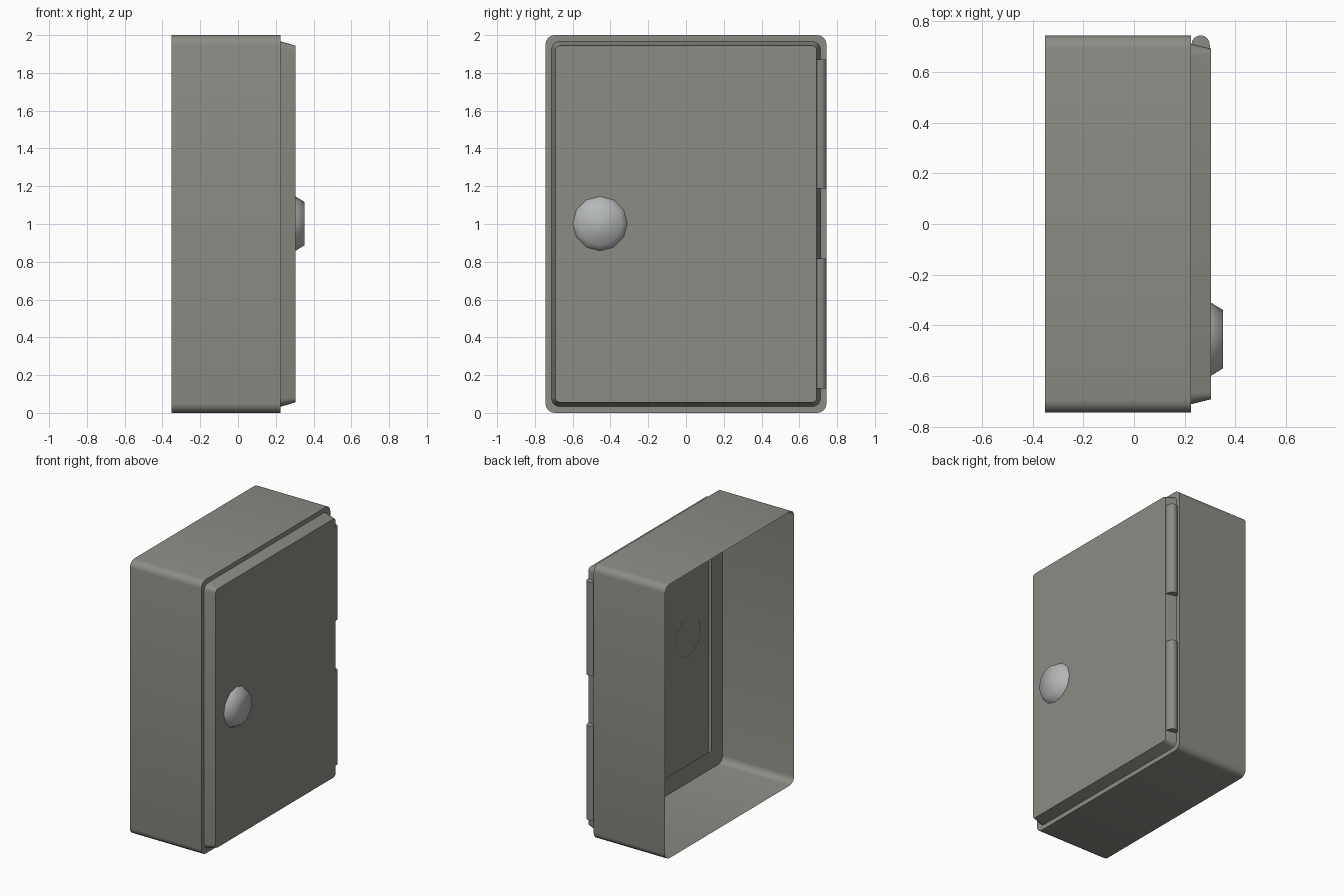
import bpy, bmesh, math

if "Cube" in bpy.data.objects:
    bpy.data.objects.remove(bpy.data.objects["Cube"])


def material(name, rgb):
    m = bpy.data.materials.new(name)
    m.diffuse_color = (*rgb, 1)
    m.use_nodes = True
    m.node_tree.nodes["Principled BSDF"].inputs["Base Color"].default_value = m.diffuse_color
    return m


GREY = material("grey_paint", (0.265, 0.265, 0.238))
METAL = material("light_metal", (0.46, 0.475, 0.475))


def rounded(hy, hz, r, seg=4):
    """Rounded rectangle in the y-z plane, centred on z = 1."""
    pts = []
    for i, (sy, sz) in enumerate(((1, 1), (-1, 1), (-1, -1), (1, -1))):
        for k in range(seg + 1):
            a = math.pi / 2 * (i + k / seg)
            pts.append((sy * (hy - r) + r * math.cos(a),
                        1 + sz * (hz - r) + r * math.sin(a)))
    return pts


def circle(cy, cz, r, n):
    return [(cy + r * math.cos(2 * math.pi * k / n),
             cz + r * math.sin(2 * math.pi * k / n)) for k in range(n)]


def finish(name, bm, mat, angle=35):
    me = bpy.data.meshes.new(name)
    bm.to_mesh(me)
    bm.free()
    ob = bpy.data.objects.new(name, me)
    bpy.context.collection.objects.link(ob)
    me.materials.append(mat)
    bpy.ops.object.select_all(action='DESELECT')
    ob.select_set(True)
    bpy.context.view_layer.objects.active = ob
    bpy.ops.object.shade_smooth_by_angle(angle=math.radians(angle))
    return ob


def loft(name, sections, mat, cap_end=False, angle=35):
    """Skin a list of (x, outline) sections running towards +x."""
    bm = bmesh.new()
    rings = [[bm.verts.new((x, y, z)) for y, z in pts] for x, pts in sections]
    for a, b in zip(rings, rings[1:]):
        n = len(a)
        for i in range(n):
            j = (i + 1) % n
            bm.faces.new((a[i], a[j], b[j], b[i]))
    if cap_end:
        bm.faces.new(rings[-1])
    return finish(name, bm, mat, angle)


# Cabinet shell: open back and a front flange around the doorway
loft("cabinet_body", [
    (-0.352, rounded(0.744, 1.0, 0.05)),
    (0.225, rounded(0.744, 1.0, 0.05)),
    (0.225, rounded(0.612, 0.868, 0.012)),
], GREY)

# Door: hollow tapered tray in front of the doorway
loft("door", [
    (0.225, rounded(0.712, 0.967, 0.045)),
    (0.304, rounded(0.692, 0.944, 0.025)),
], GREY, cap_end=True)

# Hinge barrels: half-round profile in x-y, extruded upwards
PROFILE = [(0.227, 0.70), (0.302, 0.685)] + [
    (0.263 + 0.036 * math.cos(a), 0.709 + 0.036 * math.sin(a))
    for a in (math.pi * k / 8 for k in range(9))]
for name, z0, z1 in (("lower_hinge", 0.13, 0.818), ("upper_hinge", 1.187, 1.87)):
    bm = bmesh.new()
    f = bm.faces.new([bm.verts.new((x, y, z0)) for x, y in PROFILE])
    ext = bmesh.ops.extrude_face_region(bm, geom=[f], use_keep_orig=True)
    for v in ext["geom"]:
        if isinstance(v, bmesh.types.BMVert):
            v.co.z = z1
    bmesh.ops.recalc_face_normals(bm, faces=bm.faces)
    finish(name, bm, GREY)

# Round door latch
loft("latch_knob", [
    (0.303, circle(-0.455, 1.002, 0.145, 12)),
    (0.352, circle(-0.455, 1.002, 0.115, 12)),
], METAL, cap_end=True, angle=60)
